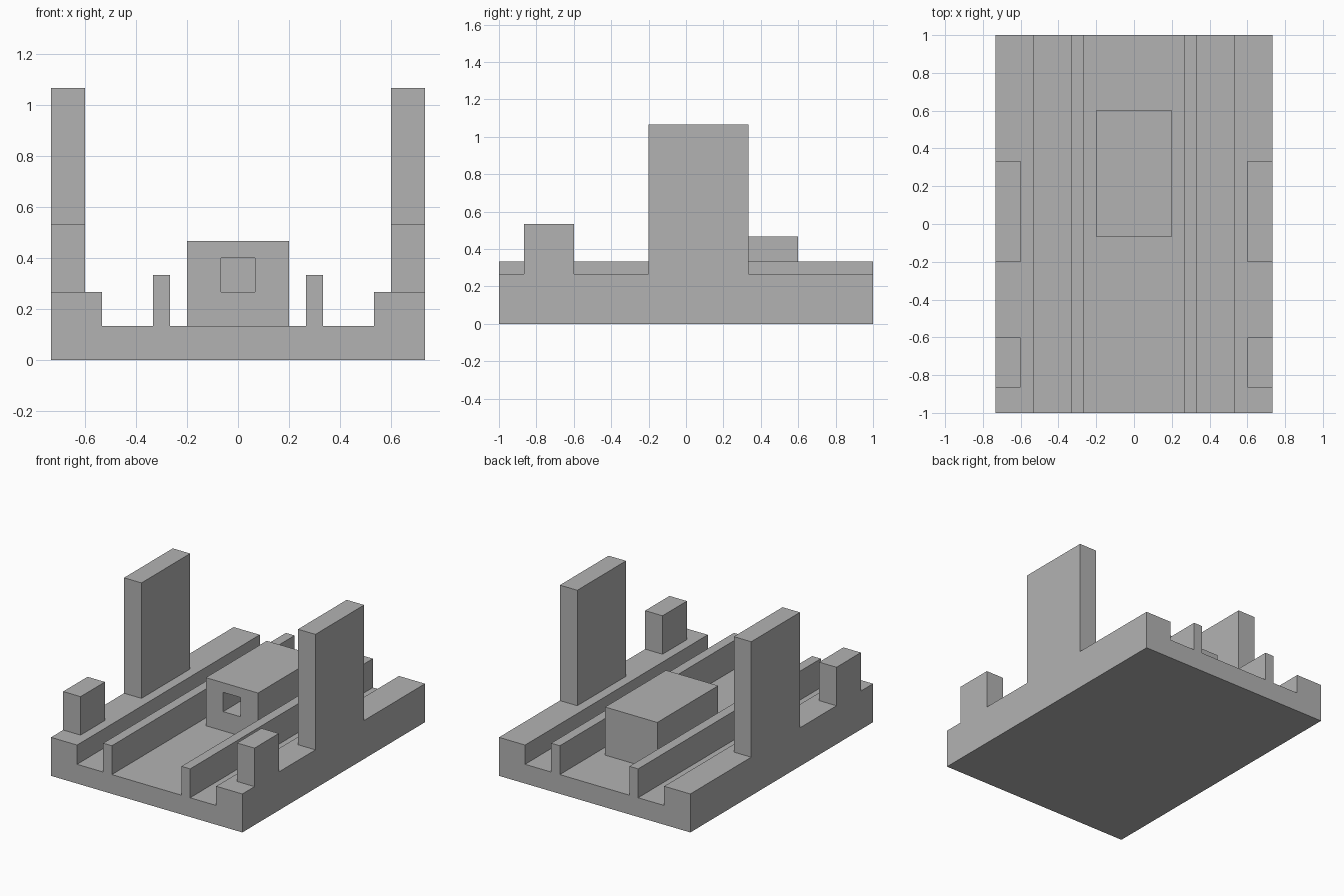
import bpy
import bmesh
from mathutils import Vector

if "Cube" in bpy.data.objects:
    bpy.data.objects.remove(bpy.data.objects["Cube"])

U = 1 / 15  # building module

grey = bpy.data.materials.new("plain grey")
grey.diffuse_color = (0.45, 0.45, 0.45, 1)
grey.use_nodes = True
grey.node_tree.nodes["Principled BSDF"].inputs["Base Color"].default_value = grey.diffuse_color


def finish(name, bm):
    bmesh.ops.recalc_face_normals(bm, faces=bm.faces)
    mesh = bpy.data.meshes.new(name)
    bm.to_mesh(mesh)
    bm.free()
    mesh.materials.append(grey)
    obj = bpy.data.objects.new(name, mesh)
    bpy.context.collection.objects.link(obj)
    return obj


def box(name, x, y, z):
    """Box from (min, max) ranges given in modules."""
    bm = bmesh.new()
    bmesh.ops.create_cube(bm, size=1)
    for v in bm.verts:
        v.co = Vector([(r[0] if c < 0 else r[1]) * U for c, r in zip(v.co, (x, y, z))])
    return finish(name, bm)


# Grooved base: half profile mirrored in x, then extruded along y
half = [(11, 0), (11, 4), (8, 4), (8, 2), (5, 2), (5, 5), (4, 5), (4, 2)]
profile = half + [(-x, z) for x, z in reversed(half)]
bm = bmesh.new()
face = bm.faces.new([bm.verts.new((x * U, -1, z * U)) for x, z in profile])
ext = bmesh.ops.extrude_face_region(bm, geom=[face], use_keep_orig=True)
bmesh.ops.translate(bm, vec=(0, 2, 0),
                    verts=[g for g in ext["geom"] if isinstance(g, bmesh.types.BMVert)])
finish("grooved_base", bm)

# Tall towers and short posts on both side ledges
for side, s in (("left", -1), ("right", 1)):
    x = sorted((9 * s, 11 * s))
    box(side + "_tower", x, (-3, 5), (4, 16))
    box(side + "_front_post", x, (-13, -9), (4, 8))

# Centre block with a blind square socket in its front
block = box("centre_block", (-3, 3), (-1, 9), (2, 7))
cutter = box("socket_cutter", (-1, 1), (-2, 5), (4, 6))
cutter.hide_render = True
cutter.hide_viewport = True
cut = block.modifiers.new("socket", 'BOOLEAN')
cut.operation = 'DIFFERENCE'
cut.solver = 'EXACT'
cut.object = cutter
